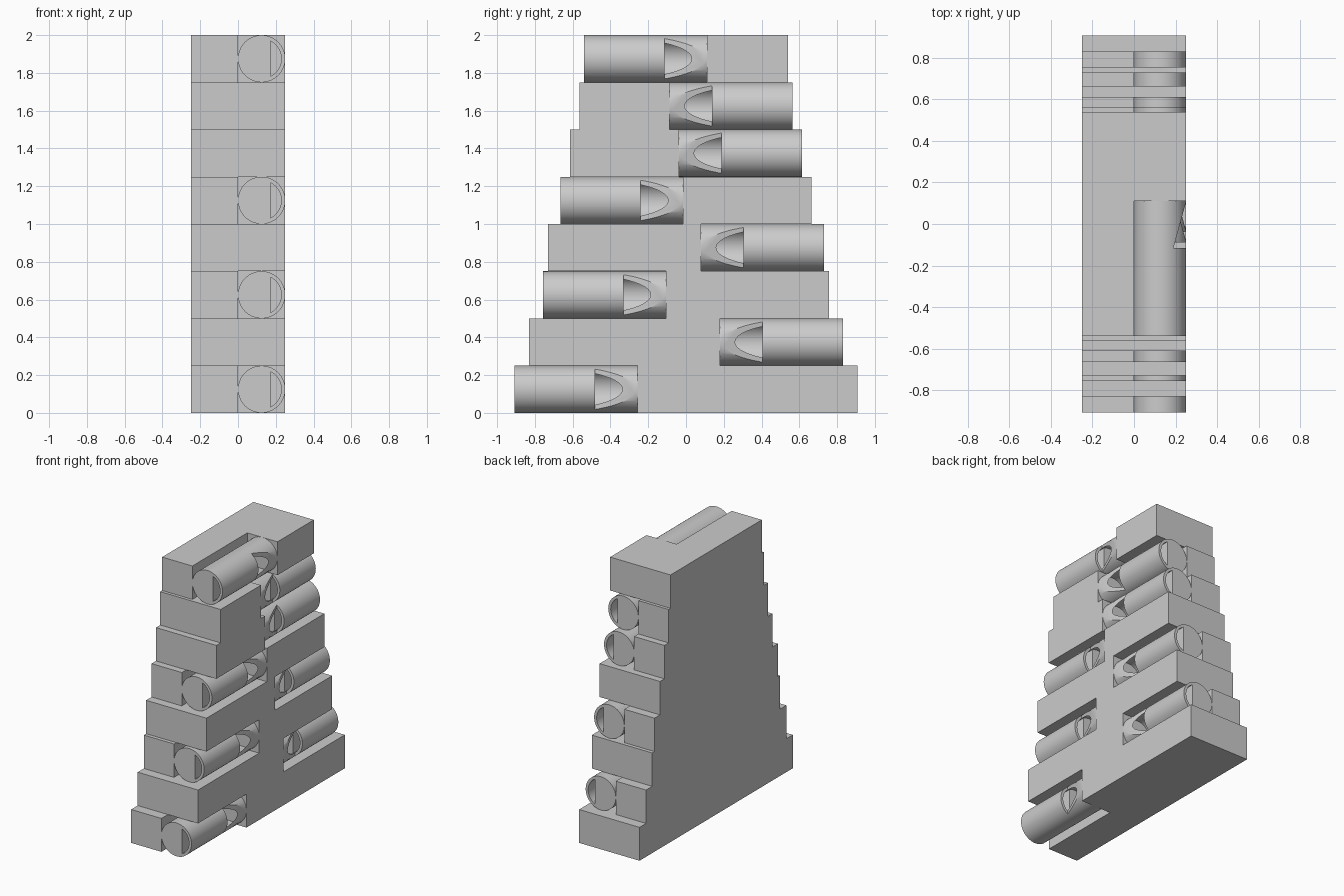
import bpy, bmesh, math
from mathutils import Matrix

if "Cube" in bpy.data.objects:
    bpy.data.objects.remove(bpy.data.objects["Cube"])

LAYER = 0.25            # height of every step
HALF = [0.907, 0.83, 0.757, 0.73, 0.665, 0.613, 0.563, 0.54]   # half depth per step
FRONT = [1, 0, 1, 0, 1, 0, 0, 1]                               # whistle mouth faces front?
R, BORE, LENGTH, WINDOW = 0.125, 0.105, 0.65, 0.425

grey = bpy.data.materials.new("grey")
grey.diffuse_color = (0.6, 0.6, 0.6, 1)
grey.use_nodes = True
grey.node_tree.nodes["Principled BSDF"].inputs["Base Color"].default_value = grey.diffuse_color


def prism(name, pts, direction):
    """Extrude a closed 3D outline along a direction."""
    bm = bmesh.new()
    face = bm.faces.new([bm.verts.new(p) for p in pts])
    new = bmesh.ops.extrude_face_region(bm, geom=[face])["geom"]
    bmesh.ops.translate(bm, vec=direction, verts=[v for v in new if isinstance(v, bmesh.types.BMVert)])
    bmesh.ops.recalc_face_normals(bm, faces=bm.faces)
    me = bpy.data.meshes.new(name)
    bm.to_mesh(me)
    bm.free()
    me.materials.append(grey)
    ob = bpy.data.objects.new(name, me)
    bpy.context.collection.objects.link(ob)
    return ob


def arc(r, a0, a1, n, y):
    return [(R + r * math.cos(a0 + (a1 - a0) * i / n), y, r * math.sin(a0 + (a1 - a0) * i / n))
            for i in range(n + 1)]


def cut(ob, cutters):
    """Subtract the cutters, bake the result and remove the helpers."""
    for c in cutters:
        m = ob.modifiers.new("cut", 'BOOLEAN')
        m.operation, m.solver, m.object = 'DIFFERENCE', 'EXACT', c
    dg = bpy.context.evaluated_depsgraph_get()
    me = bpy.data.meshes.new_from_object(ob.evaluated_get(dg))
    ob.modifiers.clear()
    ob.data = me
    for c in cutters:
        bpy.data.objects.remove(c)


# stepped tower: side outline extruded across the width, with one notch per step
side = []
for i, h in enumerate(HALF):
    side += [(-0.25, h, i * LAYER), (-0.25, h, (i + 1) * LAYER)]
outline = side + [(x, -y, z) for x, y, z in reversed(side)]
tower = prism("stepped_tower", outline, (0.5, 0, 0))
notches = []
for i, h in enumerate(HALF):
    s = -1 if FRONT[i] else 1
    a, b, z = s * (h + 0.1), s * (h - LENGTH), i * LAYER
    lo = z - (0.1 if i == 0 else 0)
    hi = z + LAYER + (0.1 if i == 7 else 0)
    notches.append(prism("notch_cutter", [(0, a, lo), (0, b, lo), (0, b, hi), (0, a, hi)], (0.4, 0, 0)))
cut(tower, notches)

# whistle: cylinder with sound chamber, windway slot and slanted window
full = 2 * math.pi
whistle = prism("whistle", arc(R, 0, full, 64, 0)[:-1], (0, LENGTH, 0))
chamber = prism("chamber_cutter", arc(BORE, 0, full, 64, WINDOW)[:-1], (0, LENGTH - WINDOW - 0.01, 0))
a = math.acos(0.047 / BORE)
windway = prism("windway_cutter", arc(BORE - 0.0005, -a, a, 24, -0.05), (0, WINDOW + 0.1, 0))
window = prism("window_cutter", [(0.19, WINDOW, -0.2), (0.30, WINDOW, -0.2), (0.30, WINDOW + 0.4, -0.2)], (0, 0, 0.4))
cut(whistle, [chamber, windway, window])

# one whistle per step, mirrored for those opening to the back
for i, h in enumerate(HALF):
    me = whistle.data.copy()
    if FRONT[i]:
        me.transform(Matrix.Translation((0, -h, (i + 0.5) * LAYER)))
    else:
        me.transform(Matrix.Translation((0, h, (i + 0.5) * LAYER)) @ Matrix.Diagonal((1, -1, 1, 1)))
        me.flip_normals()
    ob = bpy.data.objects.new("whistle_%d" % (i + 1), me)
    bpy.context.collection.objects.link(ob)
    bpy.ops.object.select_all(action='DESELECT')
    ob.select_set(True)
    bpy.context.view_layer.objects.active = ob
    bpy.ops.object.shade_smooth_by_angle(angle=math.radians(30))
bpy.data.objects.remove(whistle)
